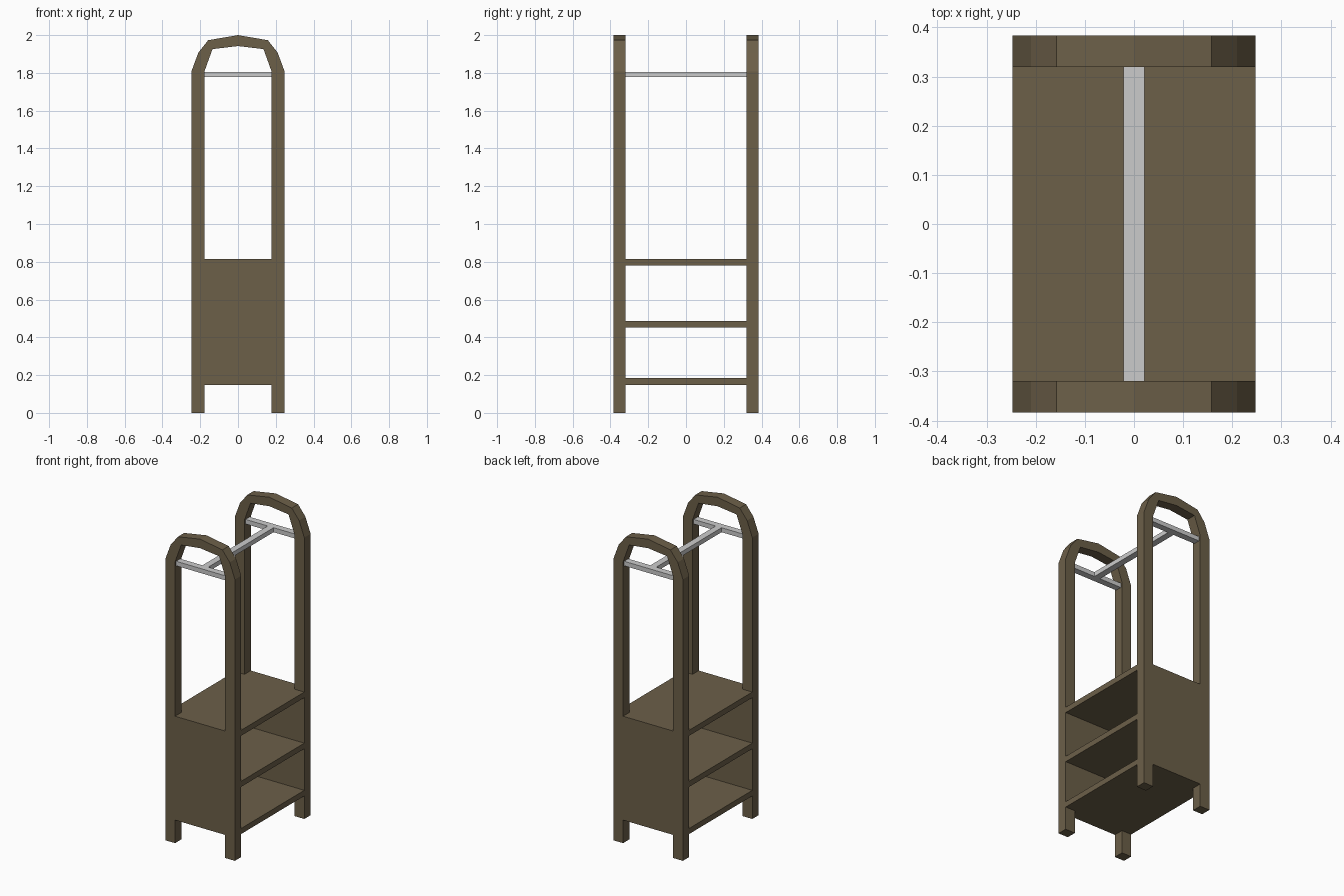
import bpy

if "Cube" in bpy.data.objects:
    bpy.data.objects.remove(bpy.data.objects["Cube"])

# Wood colour shared by frames, panels and shelves
wood = bpy.data.materials.new("wood")
wood.diffuse_color = (0.15, 0.115, 0.066, 1)
wood.use_nodes = True
wood.node_tree.nodes["Principled BSDF"].inputs["Base Color"].default_value = wood.diffuse_color


def make(name, verts, faces, mat=None):
    me = bpy.data.meshes.new(name)
    me.from_pydata(verts, [], faces)
    me.update()
    ob = bpy.data.objects.new(name, me)
    bpy.context.collection.objects.link(ob)
    if mat:
        me.materials.append(mat)
    return ob


def extrude_xz(name, pts, y0, y1, mat=None):
    """Solid from a counter-clockwise x/z outline, between y0 (front) and y1."""
    n = len(pts)
    verts = [(x, y, z) for y in (y0, y1) for x, z in pts]
    faces = [tuple(range(n)), tuple(range(2 * n - 1, n - 1, -1))]
    for i in range(n):
        j = (i + 1) % n
        faces.append((i, i + n, j + n, j))
    return make(name, verts, faces, mat)


def box(name, x0, x1, y0, y1, z0, z1, mat=None):
    return extrude_xz(name, [(x0, z0), (x1, z0), (x1, z1), (x0, z1)], y0, y1, mat)


W, INNER = 0.247, 0.178        # outer and inner half widths of the frame
D0, D1 = 0.32, 0.384           # inner and outer y of the end frames

# Right half of the arched frame, foot to apex and back down
outer = [(W, 0), (W, 1.807), (0.21, 1.907), (0.158, 1.973)]
inner = [(INNER, 0), (INNER, 1.807), (0.135, 1.926)]
mirror = lambda pts: [(-x, z) for x, z in pts]
outline = (outer + [(0, 2.0)] + mirror(outer)[::-1]
           + mirror(inner) + [(0, 1.942)] + inner[::-1])

for label, s in (("front", -1), ("back", 1)):
    y0, y1 = sorted((s * D0, s * D1))
    # Arched end frame, infill panel and crossbar carrying the rail
    extrude_xz(label + "_arched_frame", outline, y0, y1, wood)
    box(label + "_panel", -INNER, INNER, y0, y1, 0.148, 0.815, wood)
    box(label + "_crossbar", -INNER, INNER, y0 + 0.011, y1 - 0.011, 1.777, 1.806)

# Shelves between the end frames
for name, z in (("bottom", 0.148), ("middle", 0.451), ("top", 0.779)):
    box(name + "_shelf", -W, W, -D0, D0, z, z + 0.036, wood)

# Hanging rail
box("hanging_rail", -0.021, 0.021, -D0 - 0.011, D0 + 0.011, 1.777, 1.806)
